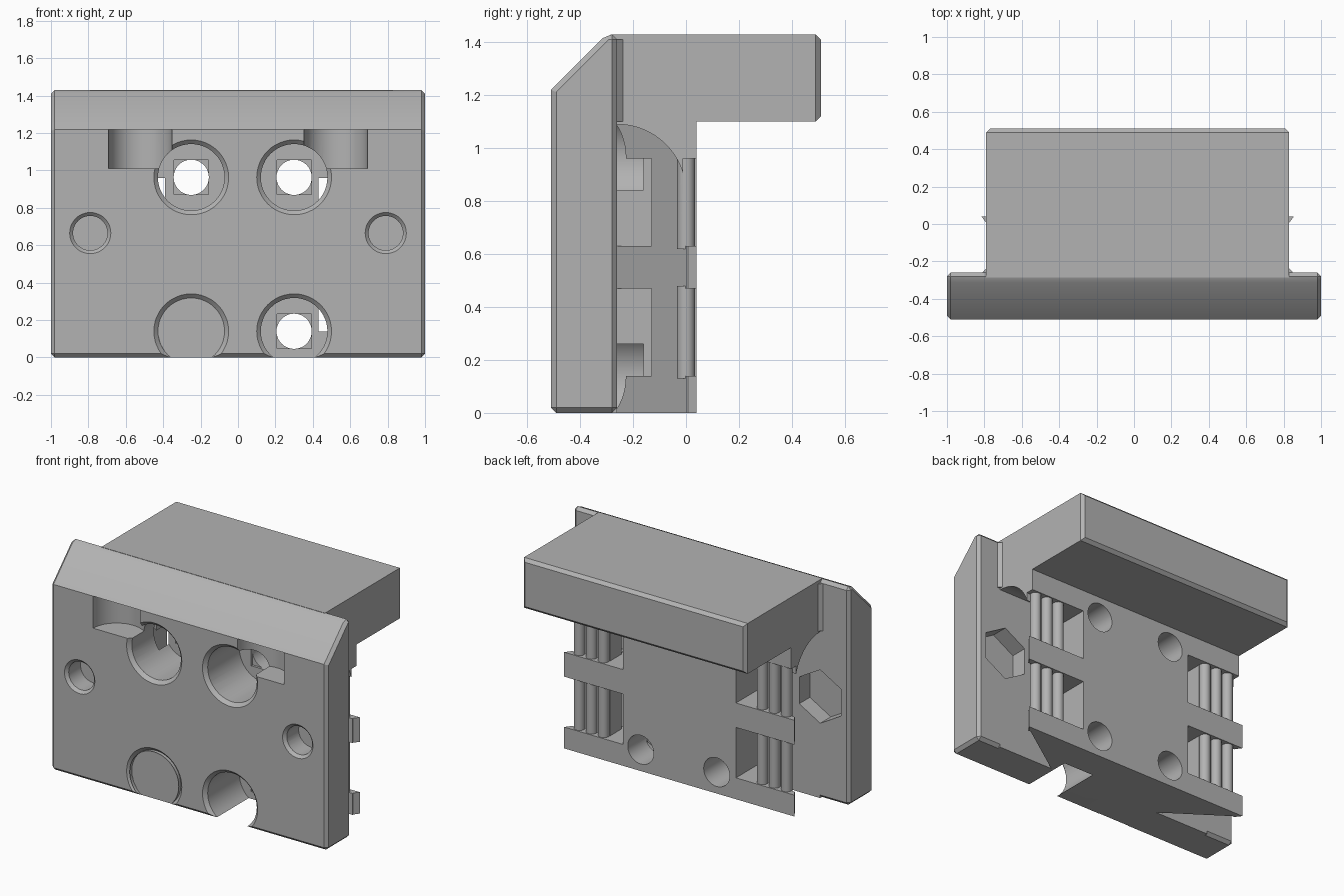
import bpy, bmesh, math
from mathutils import Matrix

if "Cube" in bpy.data.objects:
    bpy.data.objects.remove(bpy.data.objects["Cube"])

CX = 0.02  # rear body is slightly off centre


def make(name, bm):
    bmesh.ops.recalc_face_normals(bm, faces=bm.faces)
    me = bpy.data.meshes.new(name)
    bm.to_mesh(me)
    bm.free()
    ob = bpy.data.objects.new(name, me)
    bpy.context.collection.objects.link(ob)
    return ob


def prism(name, pts, lo, hi, axis, bevel=0, pick=lambda e: True):
    """Extrude a 2D profile: axis 'x' takes (y, z) points, axis 'z' takes (x, y)."""
    bm = bmesh.new()
    place = (lambda p, t: (t, p[0], p[1])) if axis == 'x' else (lambda p, t: (p[0], p[1], t))
    a = [bm.verts.new(place(p, lo)) for p in pts]
    b = [bm.verts.new(place(p, hi)) for p in pts]
    bm.faces.new(a)
    bm.faces.new(b[::-1])
    n = len(pts)
    for i in range(n):
        bm.faces.new((a[i], a[(i + 1) % n], b[(i + 1) % n], b[i]))
    if bevel:
        bmesh.ops.recalc_face_normals(bm, faces=bm.faces)
        bmesh.ops.bevel(bm, geom=[e for e in bm.edges if pick(e)], offset=bevel,
                        segments=1, affect='EDGES', profile=0.5)
    return make(name, bm)


def box(name, x0, x1, y0, y1, z0, z1):
    return prism(name, [(x0, y0), (x1, y0), (x1, y1), (x0, y1)], z0, z1, 'z')


def cyl_y(name, x, z, y0, y1, r0, r1=None, n=48):
    bm = bmesh.new()
    bmesh.ops.create_cone(bm, cap_ends=True, segments=n, radius1=r0 if r1 is None else r1,
                          radius2=r0, depth=y1 - y0)
    bm.transform(Matrix.Translation((x, (y0 + y1) / 2, z)) @ Matrix.Rotation(math.pi / 2, 4, 'X'))
    return make(name, bm)


def cyl_z(name, x, y, z0, z1, r, n=48):
    bm = bmesh.new()
    bmesh.ops.create_cone(bm, cap_ends=True, segments=n, radius1=r, radius2=r, depth=z1 - z0)
    bm.transform(Matrix.Translation((x, y, (z0 + z1) / 2)))
    return make(name, bm)


def boolean(ob, other, op='DIFFERENCE'):
    m = ob.modifiers.new("cut", 'BOOLEAN')
    m.object, m.operation, m.solver = other, op, 'EXACT'
    bpy.context.view_layer.objects.active = ob
    bpy.ops.object.modifier_apply(modifier=m.name)
    bpy.data.objects.remove(other)


# Front plate with the big top chamfer
plate = prism("carriage", [(-0.51, 0), (-0.26, 0), (-0.26, 1.43), (-0.30, 1.43), (-0.51, 1.22)],
              -1, 1, 'x', 0.02,
              lambda e: all(abs(v.co.z - 1.22) > 0.01 for v in e.verts)
              or abs(e.verts[0].co.x - e.verts[1].co.x) < 0.01)

# Rear body with overhanging arm
body = prism("rear_body", [(-0.285, 0), (0.04, 0), (0.04, 1.10), (0.51, 1.10), (0.51, 1.43), (-0.285, 1.43)],
             CX - 0.81, CX + 0.81, 'x', 0.02, lambda e: all(v.co.y > 0.3 for v in e.verts))

ROWS = [(0.14, 0.47), (0.63, 0.96)]
arc = [(-0.26 + 0.26 * math.cos(t * math.pi / 32), 0.83 + 0.26 * math.sin(t * math.pi / 32)) for t in range(17)]

for s in (-1, 1):
    X = lambda v: CX + s * v
    # Side pointed flanges
    for z0, z1 in ((0, 0.14), (0.47, 0.63)):
        boolean(body, prism("flange", [(X(0.78), 0), (X(0.805), 0), (X(0.835), 0.04), (X(0.78), 0.04)],
                            z0, z1, 'z'), 'UNION')
    # Slanted side relief with rounded top
    relief = prism("relief", [(X(0.41), -0.26), (X(0.95), -0.26), (X(0.95), 0.111)], -0.1, 1.2, 'z')
    boolean(relief, prism("relief_profile", [(-0.27, -0.05), (0, -0.05)] + arc + [(-0.27, 1.09)],
                          min(X(0.3), X(1.1)), max(X(0.3), X(1.1)), 'x'), 'INTERSECT')
    boolean(body, relief)
    # Belt pockets: through slot, rear channel and toothed recess
    for z0, z1 in ROWS:
        boolean(body, box("slot", X(0.41), X(0.54), -0.26, 0.06, z0, z1))
        boolean(body, box("channel", X(0.5), X(0.9), -0.26, -0.13, z0, z1))
        boolean(body, box("tooth_recess", X(0.53), X(0.9), -0.012, 0.06, z0, z1))
        for i in range(3):
            boolean(body, cyl_z("tooth", X(0.575 + 0.088 * i), 0, z0 - 0.01, z1 + 0.01, 0.034, 20), 'UNION')

boolean(plate, body, 'UNION')

for s in (-1, 1):
    # Small fillet where arm meets plate
    x = CX + s * 0.81
    boolean(plate, prism("fillet", [(x - s * 0.02, -0.27), (x + s * 0.03, -0.27), (x, -0.238), (x - s * 0.02, -0.238)],
                         1.10, 1.41, 'z'), 'UNION')
    # Bolt holes with hexagonal nut pockets
    boolean(plate, cyl_y("bolt_hole", s * 0.79, 0.665, -0.6, -0.2, 0.092))
    boolean(plate, cyl_y("bolt_rim", s * 0.79, 0.665, -0.53, -0.49, 0.13, 0.09))
    boolean(plate, cyl_y("nut_pocket", s * 0.79, 0.665, -0.37, -0.24, 0.175, n=6))
    # Half-round pockets in the front face
    boolean(plate, cyl_z("front_pocket", s * 0.522, -0.51, 1.01, 1.22, 0.17))
    # Counterbored mounting holes
    hx = 0.025 + s * 0.275
    for z in (0.14, 0.963):
        boolean(plate, cyl_y("counterbore", hx, z, -0.6, -0.16, 0.178))
        boolean(plate, cyl_y("counterbore_rim", hx, z, -0.53, -0.488, 0.22, 0.178))
        boolean(plate, box("bridge_step", hx - 0.092, hx + 0.092, -0.2, -0.145, z - 0.092, z + 0.092))
        boolean(plate, cyl_y("through_hole", hx, z, -0.3, 0.2, 0.094))

# Single grey plastic
mat = bpy.data.materials.new("grey_plastic")
mat.diffuse_color = (0.45, 0.45, 0.45, 1)
mat.use_nodes = True
mat.node_tree.nodes["Principled BSDF"].inputs["Base Color"].default_value = mat.diffuse_color
plate.data.materials.clear()
plate.data.materials.append(mat)
for p in plate.data.polygons:
    p.material_index = 0
bpy.ops.object.select_all(action='DESELECT')
plate.select_set(True)
bpy.context.view_layer.objects.active = plate
bpy.ops.object.shade_smooth_by_angle(angle=math.radians(25))
